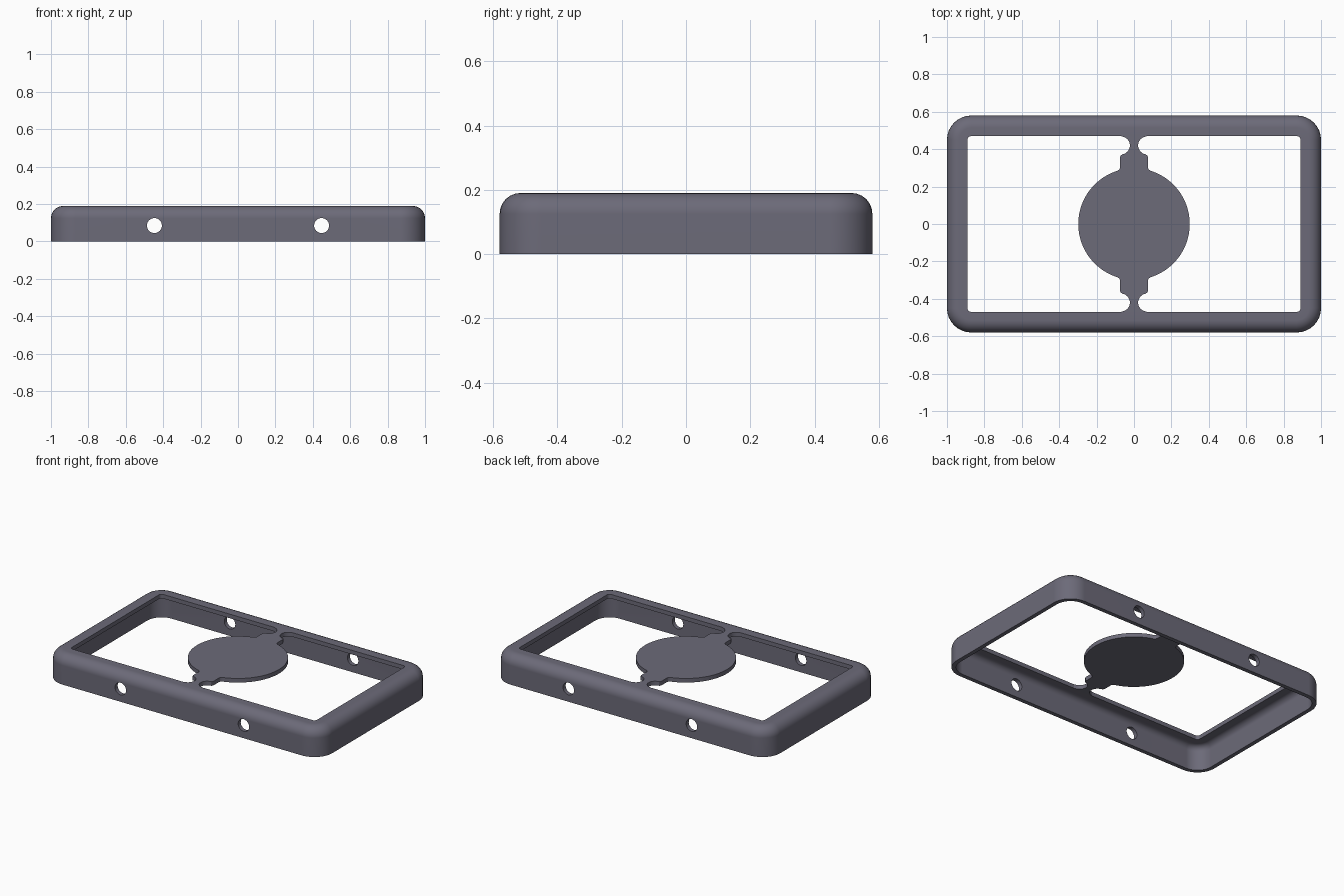
import bpy, bmesh
from math import sin, cos, pi, radians

if "Cube" in bpy.data.objects:
    bpy.data.objects.remove(bpy.data.objects["Cube"], do_unlink=True)

HALF_X, HALF_Y, HEIGHT = 1.0, 0.58, 0.19
CORNER, FILLET, LIP, WALL = 0.13, 0.065, 0.11, 0.027

grey = bpy.data.materials.new("slate grey")
grey.use_nodes = True
colour = (0.15, 0.145, 0.19, 1)
grey.diffuse_color = colour
grey.node_tree.nodes["Principled BSDF"].inputs["Base Color"].default_value = colour


def arc(cx, cy, r, start, end, steps):
    angles = [radians(start + (end - start) * i / steps) for i in range(steps + 1)]
    return [(cx + r * cos(a), cy + r * sin(a)) for a in angles]


def make_object(name, bm):
    bmesh.ops.recalc_face_normals(bm, faces=bm.faces)
    mesh = bpy.data.meshes.new(name)
    bm.to_mesh(mesh)
    bm.free()
    mesh.materials.append(grey)
    obj = bpy.data.objects.new(name, mesh)
    bpy.context.collection.objects.link(obj)
    return obj


def activate(obj):
    bpy.ops.object.select_all(action="DESELECT")
    obj.select_set(True)
    bpy.context.view_layer.objects.active = obj


def finish(obj):
    activate(obj)
    bpy.ops.object.shade_smooth_by_angle(angle=radians(35))
    mod = obj.modifiers.new("even shading", "WEIGHTED_NORMAL")
    mod.keep_sharp = True


def rounded_ring(inset):
    r = CORNER - inset
    x, y = HALF_X - CORNER, HALF_Y - CORNER
    corners = [(x, y, 0), (-x, y, 90), (-x, -y, 180), (x, -y, 270)]
    return [p for cx, cy, a in corners for p in arc(cx, cy, r, a, a + 90, 8)]


# Frame: hollow wall and lip profile swept round a rounded rectangle
base = HEIGHT - FILLET
profile = [(0, 0)] + arc(FILLET, base, FILLET, 180, 90, 6)
profile += [(LIP, HEIGHT), (LIP, HEIGHT - WALL)]
profile += arc(FILLET, base, FILLET - WALL, 90, 180, 6) + [(WALL, 0)]
bm = bmesh.new()
rings = [[bm.verts.new((x, y, z)) for x, y in rounded_ring(d)] for d, z in profile]
for i, ring in enumerate(rings):
    other = rings[(i + 1) % len(rings)]
    for j in range(len(ring)):
        k = (j + 1) % len(ring)
        bm.faces.new((ring[j], ring[k], other[k], other[j]))
frame = make_object("frame", bm)

# Round holes through the front and back walls
for side in (-1, 1):
    bpy.ops.mesh.primitive_cylinder_add(
        vertices=32, radius=0.04, depth=2,
        location=(side * 0.447, 0, 0.085), rotation=(pi / 2, 0, 0))
    cutter = bpy.context.object
    cutter.name = "hole_cutter"
    cutter.hide_render = True
    activate(frame)
    mod = frame.modifiers.new("hole", "BOOLEAN")
    mod.operation = "DIFFERENCE"
    mod.solver = "EXACT"
    mod.object = cutter
    bpy.ops.object.modifier_apply(modifier=mod.name)
    bpy.data.objects.remove(cutter, do_unlink=True)
finish(frame)

# Centre disc with necked tabs: one quarter outline, mirrored both ways
quarter = arc(0, 0, 0.298, 2, 73, 18)
quarter += [(0.078, 0.293), (0.074, 0.3)]
quarter += arc(0.062, 0.358, 0.012, 0, 90, 4)
quarter += arc(0.07, 0.42, 0.048, 270, 90, 16)
quarter[-1] = (0.07, HALF_Y - LIP)
half = quarter + [(-x, y) for x, y in reversed(quarter)]
outline = half + [(-x, -y) for x, y in half]
bm = bmesh.new()
face = bm.faces.new([bm.verts.new((x, y, HEIGHT - WALL)) for x, y in outline])
top = bmesh.ops.extrude_face_region(bm, geom=[face], use_keep_orig=True)["geom"]
bmesh.ops.translate(bm, vec=(0, 0, WALL),
                    verts=[v for v in top if isinstance(v, bmesh.types.BMVert)])
finish(make_object("centre_disc", bm))
